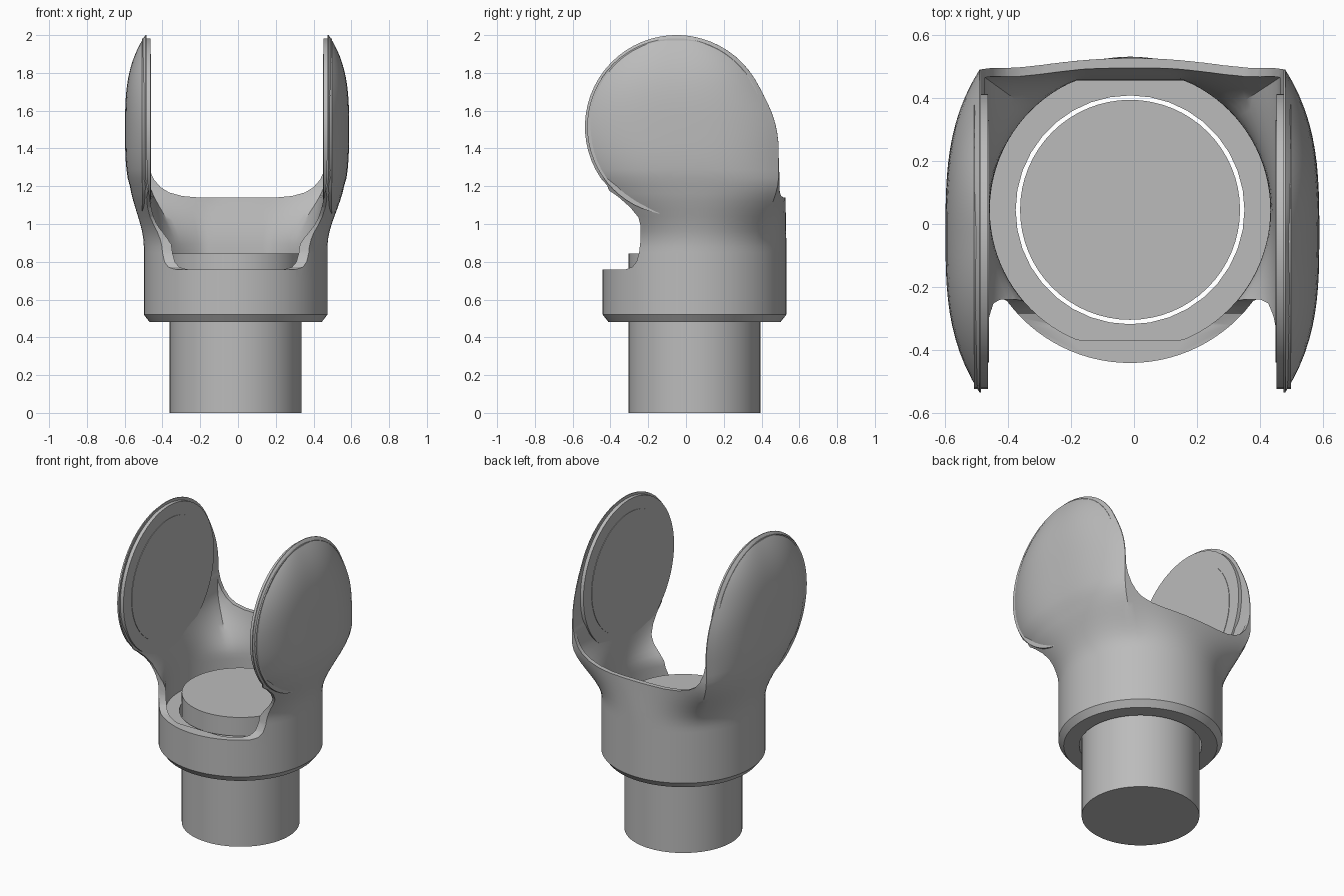
import bpy, bmesh, math
from mathutils import Vector

if "Cube" in bpy.data.objects:
    bpy.data.objects.remove(bpy.data.objects["Cube"])

grey = bpy.data.materials.new("light_grey")
grey.diffuse_color = (0.5, 0.5, 0.5, 1)
grey.use_nodes = True
grey.node_tree.nodes["Principled BSDF"].inputs["Base Color"].default_value = grey.diffuse_color

CY = 0.045                        # ring centre in y
YC, ZC, R = -0.05, 1.515, 0.485   # ear disc centre and radius
SEG = 96


def lerp(a, b, t):
    return a + (b - a) * t


def smooth(a, b, v):
    t = min(1, max(0, (v - a) / (b - a)))
    return t * t * (3 - 2 * t)


def make(name, bm):
    bmesh.ops.recalc_face_normals(bm, faces=bm.faces)
    me = bpy.data.meshes.new(name)
    bm.to_mesh(me)
    bm.free()
    me.materials.append(grey)
    ob = bpy.data.objects.new(name, me)
    bpy.context.collection.objects.link(ob)
    return ob


def loft(name, rings):
    bm = bmesh.new()
    loops = [[bm.verts.new(p) for p in ring] for ring in rings]
    n = len(loops[0])
    for a, b in zip(loops, loops[1:]):
        for i in range(n):
            j = (i + 1) % n
            bm.faces.new((a[i], a[j], b[j], b[i]))
    bm.faces.new(loops[0])
    bm.faces.new(loops[-1])
    return make(name, bm)


def cylinder(name, r, centre, depth, axis='Z', seg=64):
    c = Vector(centre)
    rings = []
    for h in (-depth / 2, depth / 2):
        ring = []
        for k in range(seg):
            u, v = r * math.cos(math.tau * k / seg), r * math.sin(math.tau * k / seg)
            ring.append(c + Vector((u, v, h) if axis == 'Z' else (h, u, v)))
        rings.append(ring)
    return loft(name, rings)


def activate(ob):
    bpy.ops.object.select_all(action='DESELECT')
    ob.select_set(True)
    bpy.context.view_layer.objects.active = ob


def cut(ob, cutter):
    mod = ob.modifiers.new("cut", 'BOOLEAN')
    mod.operation, mod.solver, mod.object = 'DIFFERENCE', 'EXACT', cutter
    activate(ob)
    bpy.ops.object.modifier_apply(modifier=mod.name)
    bpy.data.objects.remove(cutter)


def section(z, r, edge, wide, yf, yb, lo=-9, hi=9):
    """Cross-section blending from a circle (low) to a domed box (high)."""
    w = smooth(0.88, 1.25, z)
    cx = lerp(-0.0125, -0.005, w)
    pts = []
    for k in range(SEG):
        a = math.tau * (k + 0.0) / SEG
        s = 1 if math.cos(a) >= 0 else -1
        phi = math.asin(max(-1, min(1, math.sin(a))))
        t = phi / (math.pi / 4)
        if t < -1:                                  # front side
            ex, ey = edge * (2 + t), yf
        elif t > 1:                                 # slightly bowed back
            ex, ey = edge * (2 - t), yb + 0.035 * (1 - (2 - t) ** 2)
        else:                                       # domed flank
            ex = edge + (wide - edge) * (1 - abs(t) ** 3)
            ey = lerp(yf, yb, (t + 1) / 2)
        x = lerp(r * math.cos(phi), ex, w)
        y = lerp(CY + r * math.sin(phi), ey, w)
        pts.append((cx + s * x, min(hi, max(lo, y)), z))
    return pts


def hull_section(z):
    ze = max(z, 1.2)
    d = math.sqrt(max(0, R * R - (ze - ZC) ** 2))
    back = max(d, R - 0.0) if ze < ZC else d
    yb = YC + back + 0.055 * (1 - smooth(1.4, 1.75, ze))
    wide = 0.485 + 0.108 * (1 - (abs(ze - 1.5) / 0.5) ** 3.1)
    r = 0.455 if z < 0.5 else 0.486
    return section(z, r, 0.485, wide, YC - d, yb)


# Body: round collar growing into two domed ears
heights = [0.48, 0.52, 0.7, 0.85] + [0.88 + 0.04 * i for i in range(8)]
heights += [ZC + R * math.sin(math.radians(b)) for b in
            [-40 + 6 * i for i in range(21)] + [83, 86, 88, 89.3]]
body = loft("yoke_body", [hull_section(z) for z in heights])

# Hollow inside
rings = []
for i in range(20):
    z = 0.73 + 0.62 * i / 19
    w = smooth(0.88, 1.25, z)
    rings.append(section(z, 0.445, 0.468, 0.472, -0.8, 0.465,
                         lerp(-0.37, -0.9, w), lerp(0.455, 0.505, w)))
cut(body, loft("cavity", rings))

# U-shaped gap between the ears
half = [(0.48, 2.3), (0.48, 1.36), (0.465, 1.29), (0.44, 1.235), (0.405, 1.195),
        (0.36, 1.167), (0.29, 1.148), (0.2, 1.14)]
prof = half + [(-x, z) for x, z in reversed(half)]
cut(body, loft("gap", [[(x - 0.005, y, z) for x, z in prof] for y in (-1, 1)]))

# Open front with a low lip and curved necks
prof = [(-0.8, 0.76), (-0.32, 0.76), (-0.285, 0.772), (-0.262, 0.8), (-0.248, 0.85),
        (-0.24, 0.92), (-0.24, 0.99), (-0.252, 1.035), (-0.295, 1.088),
        (-0.36, 1.145), (-0.44, 1.2), (-0.8, 1.2)]
cut(body, loft("front_opening", [[(x, y, z) for y, z in prof] for x in (-1, 1)]))

# Bore for the stem
cut(body, cylinder("bore", 0.363, (-0.0125, CY, 0.6), 0.6, seg=36))

parts = [body]

# Stem
parts.append(cylinder("stem", 0.349, (-0.0125, CY, 0.4225), 0.845))

# Raised round pads on the inner faces of the ears
for side, label in ((-1, "left"), (1, "right")):
    parts.append(cylinder(label + "_pad", 0.468, (side * 0.48 - 0.005, -0.055, ZC),
                          0.045, 'X'))
    parts.append(cylinder(label + "_pad_face", 0.385, (side * 0.4575 - 0.005, -0.055, ZC),
                          0.006, 'X'))

for ob in parts:
    activate(ob)
    bpy.ops.object.shade_smooth_by_angle(angle=math.radians(30))
